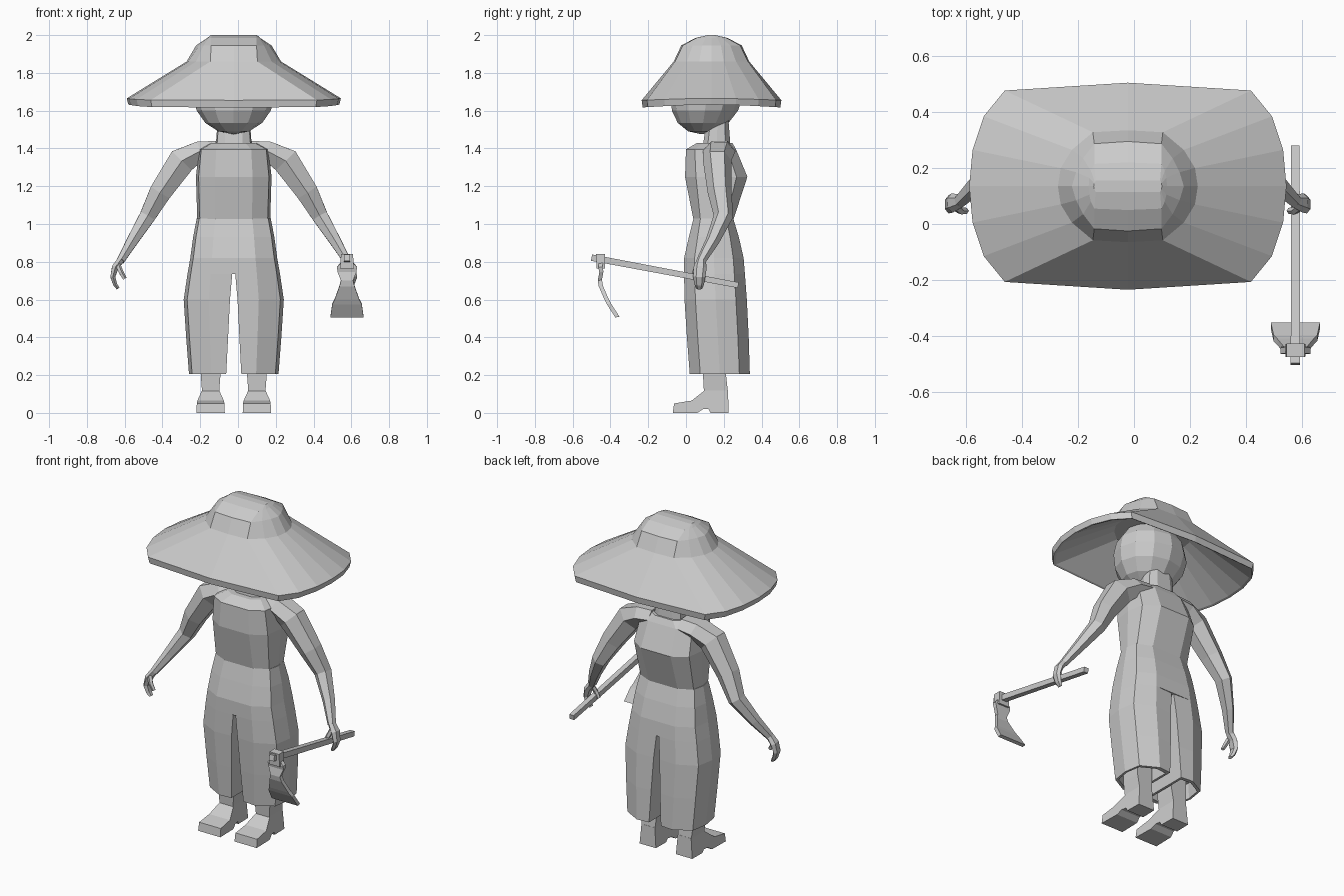
import bpy, bmesh, math
from mathutils import Vector

if "Cube" in bpy.data.objects:
    bpy.data.objects.remove(bpy.data.objects["Cube"])

CX = -0.0225  # body symmetry plane

grey = bpy.data.materials.new("plain_grey")
grey.diffuse_color = (0.6, 0.6, 0.6, 1)
grey.use_nodes = True
grey.node_tree.nodes["Principled BSDF"].inputs["Base Color"].default_value = grey.diffuse_color


def loft(name, rings, mirror=False):
    """Skin a list of equal-length rings and cap both ends."""
    bm = bmesh.new()
    rows = []
    for ring in rings:
        rows.append([bm.verts.new((2 * CX - x if mirror else x, y, z)) for x, y, z in ring])
    n = len(rows[0])
    for a, b in zip(rows, rows[1:]):
        for i in range(n):
            j = (i + 1) % n
            bm.faces.new((a[i], a[j], b[j], b[i]))
    bm.faces.new(rows[0])
    bm.faces.new(rows[-1])
    bmesh.ops.recalc_face_normals(bm, faces=bm.faces)
    me = bpy.data.meshes.new(name)
    bm.to_mesh(me)
    bm.free()
    me.materials.append(grey)
    ob = bpy.data.objects.new(name, me)
    bpy.context.collection.objects.link(ob)
    return ob


def tube(name, stations, n=6, mirror=False):
    """Sweep along (x, y, z, half height, half depth) stations."""
    pts = [Vector(s[:3]) for s in stations]
    rings = []
    for k, s in enumerate(stations):
        t = (pts[min(k + 1, len(pts) - 1)] - pts[max(k - 1, 0)]).normalized()
        ref = Vector((1, 0, 0)) if abs(t.y) > 0.8 else Vector((0, 1, 0))
        v = (ref - t * ref.dot(t)).normalized()
        u = t.cross(v)
        f = 1 / math.cos(math.pi / n)
        ring = []
        for i in range(n):
            a = 2 * math.pi * (i + 0.5) / n
            ring.append(pts[k] + u * (s[3] * f * math.cos(a)) + v * (s[4] * f * math.sin(a)))
        rings.append(ring)
    return loft(name, rings, mirror)


def body_ring(z, w, y0, y1):
    """Ten-sided rounded cross-section."""
    q = [(1, 0), (.93, .65), (.5, 1), (-.5, 1), (-.93, .65),
         (-1, 0), (-.93, -.65), (-.5, -1), (.5, -1), (.93, -.65)]
    m, d = (y0 + y1) / 2, (y1 - y0) / 2
    return [(CX + a * w, m + b * d, z) for a, b in q]


def leg_ring(z, w, xi, y0, y1):
    """Half of the body section, closed along the inner leg."""
    m, d = (y0 + y1) / 2, (y1 - y0) / 2
    q = [(xi, -.96), (.5 * w, -1), (.93 * w, -.65), (w, 0), (.93 * w, .65), (.5 * w, 1), (xi, .96)]
    return [(CX + x, m + b * d, z) for x, b in q]


def shrink(ring, f, z):
    cx = sum(p[0] for p in ring) / len(ring)
    cy = sum(p[1] for p in ring) / len(ring)
    return [(cx + (x - cx) * f, cy + (y - cy) * f, z) for x, y, _ in ring]


def hat_ring(quarter, z, z_side=None):
    """Sixteen-sided ring mirrored from a quarter, front centre to side."""
    z_side = z if z_side is None else z_side
    q = [(x, -y) for x, y in quarter]
    half = q + [(x, -y) for x, y in reversed(q[:-1])]
    full = half + [(-x, y) for x, y in reversed(half[1:-1])]
    wmax = quarter[-1][0]
    return [(-0.022 + x, 0.135 + y, z + (z_side - z) * (abs(x) / wmax) ** 8) for x, y in full]


def scaled(quarter, f):
    return [(x * f, y * f) for x, y in quarter]


# Hat: one shell from the inside of the crown, round the brim, up to the top
brim = [(0, .37), (.44, .342), (.515, .25), (.555, .13), (.567, 0)]
crown = [(0, .2), (.125, .193), (.2, .13), (.24, .065), (.25, 0)]
shoulder = [(0, .16), (.12, .152), (.16, .1), (.185, .05), (.2, 0)]
cap = [(0, .085), (.12, .08), (.132, .055), (.138, .03), (.14, 0)]
ridge = [(0, .02), (.115, .02), (.118, .015), (.12, .01), (.122, 0)]
loft("hat", [
    hat_ring(scaled(crown, .9), 1.83),
    hat_ring(scaled(brim, .96), 1.622, 1.635),
    hat_ring(scaled(brim, .985), 1.617, 1.632),
    hat_ring(brim, 1.655, 1.665),
    hat_ring(crown, 1.86),
    hat_ring(shoulder, 1.945),
    hat_ring(cap, 1.985),
    hat_ring(ridge, 2.0)])

# Head
bm = bmesh.new()
bmesh.ops.create_uvsphere(bm, u_segments=12, v_segments=8, radius=1)
for v in bm.verts:
    x, y, z = v.co
    # the jaw leans slightly forward
    v.co = (CX + x * .213, .112 + y * .19 + (.03 * z if z < 0 else 0), 1.68 + z * .205)
me = bpy.data.meshes.new("head")
bm.to_mesh(me)
bm.free()
me.materials.append(grey)
bpy.context.collection.objects.link(bpy.data.objects.new("head", me))

# Neck and collar
loft("neck", [body_ring(1.38, .105, .06, .24), body_ring(1.42, .095, .09, .235),
              body_ring(1.55, .085, .11, .225)])

# Shirt
loft("shirt", [body_ring(1.02, .193, .04, .25), body_ring(1.25, .2, -.005, .325),
               body_ring(1.395, .185, .0, .265), body_ring(1.43, .12, .06, .245)])

# Trousers: hips, then hollow legs
loft("trouser_hips", [body_ring(1.03, .196, .04, .25), body_ring(.93, .215, .015, .28),
                      body_ring(.82, .23, -.01, .305), body_ring(.735, .245, -.01, .312)])
for side, flip in (("right", False), ("left", True)):
    hem = leg_ring(.205, .237, .04, .02, .338)
    loft(side + "_trouser_leg", [
        leg_ring(.735, .245, .008, -.01, .312), leg_ring(.6, .265, .02, -.008, .322),
        leg_ring(.4, .252, .03, .005, .332), hem,
        shrink(hem, .86, .205), shrink(hem, .82, .3)], flip)

    # Shin and shoe
    fx = CX + .1225
    loft(side + "_shin", [
        [(fx + sx * w, y, z) for sx, y in ((-1, y0), (1, y0), (1, y1), (-1, y1))]
        for z, w, y0, y1 in ((.11, .045, .095, .222), (.2, .052, .09, .212), (.34, .052, .09, .212))],
        flip)
    shoe = [(-.07, 0, .075), (.06, 0, .072), (.09, .02, .065), (.12, .02, .06), (.13, 0, .057),
            (.226, 0, .055), (.222, .12, .045), (.1, .12, .045), (.03, .065, .07), (-.063, .05, .073)]
    loft(side + "_shoe", [[(fx + s * w, y, z) for y, z, w in shoe] for s in (-1, 1)], flip)

    # Arm, hand and thumb
    tube(side + "_arm", [
        (.07, .18, 1.395, .045, .07), (.16, .175, 1.385, .052, .075), (.252, .165, 1.335, .072, .065),
        (.365, .178, 1.17, .058, .055), (.435, .198, 1.04, .042, .045),
        (.515, .14, .91, .03, .032), (.577, .08, .805, .02, .022)], 6, flip)
    tube(side + "_hand", [
        (.572, .082, .815, .018, .02), (.605, .075, .77, .018, .03),
        (.618, .07, .72, .013, .028), (.605, .07, .68, .011, .022), (.59, .07, .658, .008, .014)], 6, flip)
    tube(side + "_thumb", [
        (.592, .06, .785, .012, .012), (.575, .047, .745, .011, .011),
        (.555, .047, .71, .009, .009)], 5, flip)

# Hoe: handle, socket and curved blade
HX = .577
tube("hoe_handle", [(HX, -.5, .822, .017, .017), (HX, .277, .676, .015, .015)], 4)
tube("hoe_socket", [(HX, -.452, .842, .032, .024), (HX, -.452, .765, .036, .022)], 4)
blade = [(.79, -.45, .035), (.77, -.452, .053), (.745, -.447, .05), (.7, -.455, .032),
         (.67, -.45, .04), (.6, -.42, .065), (.575, -.407, .078), (.505, -.362, .088)]
loft("hoe_blade", [[(HX - w, y - .012, z), (HX + w, y - .012, z), (HX + w, y + .01, z + .004),
                    (HX - w, y + .01, z + .004)] for z, y, w in blade])
